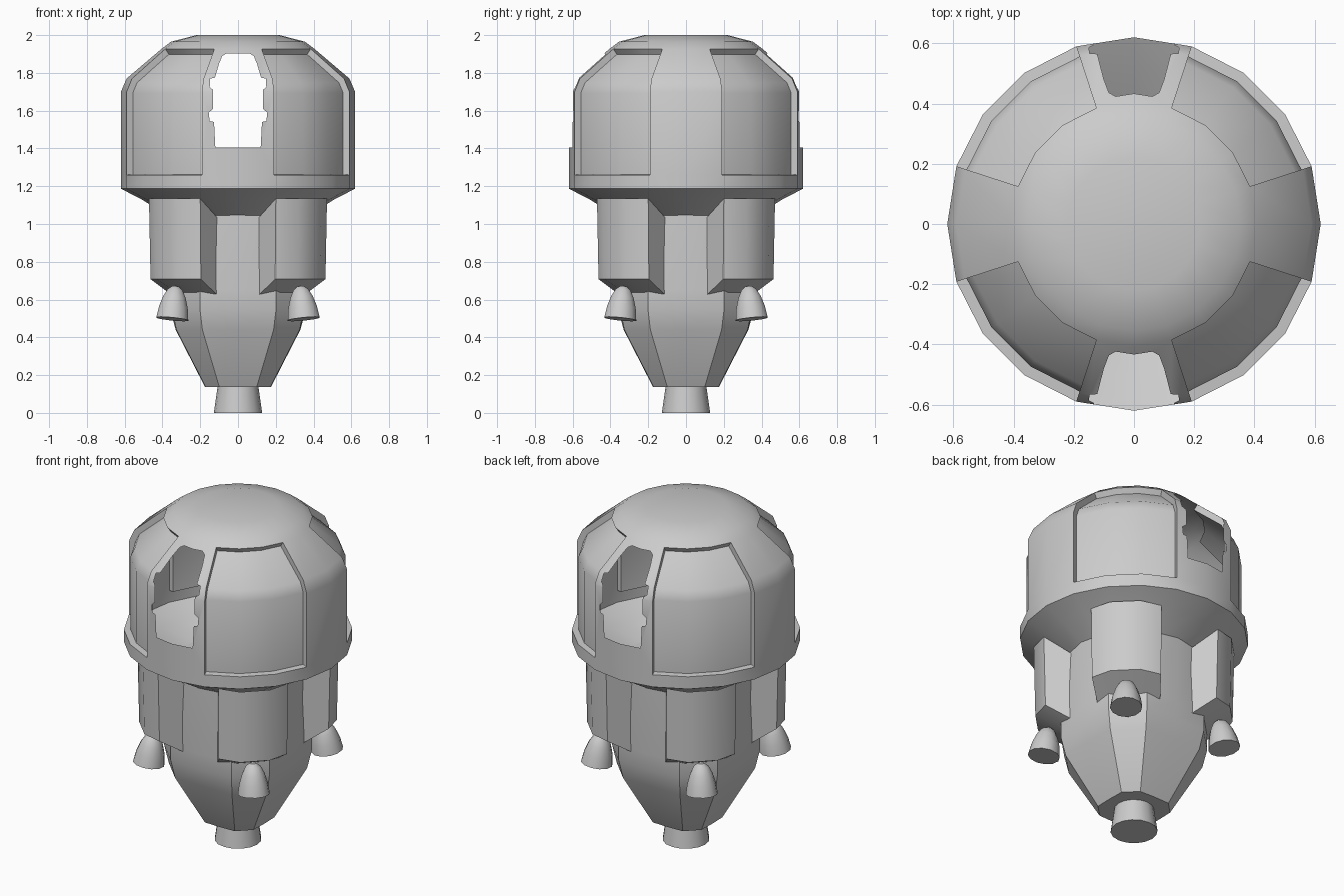
import bpy, bmesh
from math import radians, sin, cos, pi
from mathutils import Matrix, Vector

if "Cube" in bpy.data.objects:
    bpy.data.objects.remove(bpy.data.objects["Cube"])


def finish(bm, name, angle=35):
    bmesh.ops.recalc_face_normals(bm, faces=bm.faces)
    me = bpy.data.meshes.new(name)
    bm.to_mesh(me)
    bm.free()
    ob = bpy.data.objects.new(name, me)
    bpy.context.collection.objects.link(ob)
    bpy.ops.object.select_all(action='DESELECT')
    bpy.context.view_layer.objects.active = ob
    ob.select_set(True)
    bpy.ops.object.shade_smooth_by_angle(angle=radians(angle))
    return ob


def lathe(profile, sides):
    """Closed solid from (radius, z[, diagonal bulge]) points, bottom to top."""
    bm = bmesh.new()
    rings = []
    for r, z, *bulge in profile:
        ring = []
        for i in range(sides):
            a = 2 * pi * i / sides
            rr = r * (1 + (bulge[0] if bulge else 0) * sin(2 * a) ** 2)
            ring.append(bm.verts.new((rr * cos(a), rr * sin(a), z)))
        rings.append(ring)
    for a, b in zip(rings, rings[1:]):
        for i in range(sides):
            j = (i + 1) % sides
            bm.faces.new((a[i], a[j], b[j], b[i]))
    bm.faces.new(rings[0][::-1])
    bm.faces.new(rings[-1])
    bmesh.ops.recalc_face_normals(bm, faces=bm.faces)
    return bm


# Cabin: 20-sided shell with four recessed diagonal panels
bm = lathe([(0.36, 1.038), (0.51, 1.13), (0.62, 1.187), (0.62, 1.26), (0.62, 1.70),
            (0.59, 1.77), (0.405, 1.927), (0.355, 1.965), (0.22, 2.0)], 20)
for k in range(4):
    panel = []
    for f in bm.faces:
        c = f.calc_center_median()
        p = Matrix.Rotation(-k * pi / 2 - pi / 4, 3, 'Z') @ c
        if 1.27 < c.z < 1.92 and p.x > 0 and abs(p.y) < p.x * 0.5:
            panel.append(f)
    bmesh.ops.inset_region(bm, faces=panel, thickness=0.003, depth=-0.035,
                           use_even_offset=True)
cabin = finish(bm, "cabin")

# Cutter: notched hatch outline running through front and back
half = [(0.12, 1.405), (0.127, 1.54), (0.15, 1.545), (0.155, 1.59), (0.132, 1.61),
        (0.132, 1.71), (0.15, 1.725), (0.147, 1.77), (0.122, 1.775), (0.10, 1.85),
        (0.083, 1.89), (0.06, 1.903)]
outline = half + [(-x, z) for x, z in reversed(half)]
bm = bmesh.new()
base = bm.faces.new([bm.verts.new((x, -1, z)) for x, z in outline])
ext = bmesh.ops.extrude_face_region(bm, geom=[base])
bmesh.ops.translate(bm, vec=(0, 2, 0),
                    verts=[v for v in ext['geom'] if isinstance(v, bmesh.types.BMVert)])
cutter = finish(bm, "hatch_cutter")
cutter.hide_render = True
mod = cabin.modifiers.new("hatches", 'BOOLEAN')
mod.operation, mod.solver, mod.object = 'DIFFERENCE', 'EXACT', cutter
bpy.context.view_layer.objects.active = cabin
bpy.ops.object.modifier_apply(modifier=mod.name)
bpy.data.objects.remove(cutter)

# Leave the cabin hollow: remove tunnel walls and the buried floor
bm = bmesh.new()
bm.from_mesh(cabin.data)
dead = []
for f in bm.faces:
    ys = [v.co.y for v in f.verts]
    tunnel = max(ys) - min(ys) > 0.7 and all(abs(v.co.x) < 0.17 for v in f.verts)
    floor = all(v.co.z < 1.05 for v in f.verts)
    if tunnel or floor:
        dead.append(f)
bmesh.ops.delete(bm, geom=dead, context='FACES')
bm.to_mesh(cabin.data)
bm.free()

# Lower hull, fuller on the diagonals
finish(lathe([(0.175, 0.138, 0.18), (0.33, 0.44, 0.19), (0.36, 0.55, 0.16),
              (0.37, 0.65, 0.12), (0.375, 1.05, 0.05)], 12), "lower_hull")

# Main nozzle
finish(lathe([(0.128, 0.0), (0.108, 0.14)], 16), "main_nozzle")

# Four rounded tank pods with their small bell thrusters
for k in range(4):
    mid = pi / 4 + k * pi / 2
    bm = bmesh.new()
    rows = []
    for r, z, spread, bulge in ((0.362, 1.03, 28, 0), (0.512, 1.134, 22, 0.034),
                                (0.503, 0.708, 22, 0.034), (0.362, 0.62, 28, 0)):
        row = []
        for t in (-1, -0.4, 0.4, 1):
            a = mid + radians(spread * t)
            rr = r + (bulge if abs(t) < 1 else 0)
            row.append(bm.verts.new((rr * cos(a), rr * sin(a), z)))
        rows.append(row)
    for a, b in zip(rows, rows[1:] + rows[:1]):
        for i in range(3):
            bm.faces.new((a[i], a[i + 1], b[i + 1], b[i]))
    for end in (0, 3):
        bm.faces.new([row[end] for row in rows])
    finish(bm, "tank_pod_%d" % (k + 1))

    bm = lathe([(0.088, 0.0), (0.079, 0.06), (0.062, 0.115), (0.042, 0.155),
                (0.018, 0.174)], 12)
    bm.transform(Matrix.Rotation(mid, 4, 'Z') @ Matrix.Translation((0.492, 0, 0.497))
                 @ Matrix.Rotation(radians(-8), 4, 'Y'))
    finish(bm, "thruster_%d" % (k + 1))
